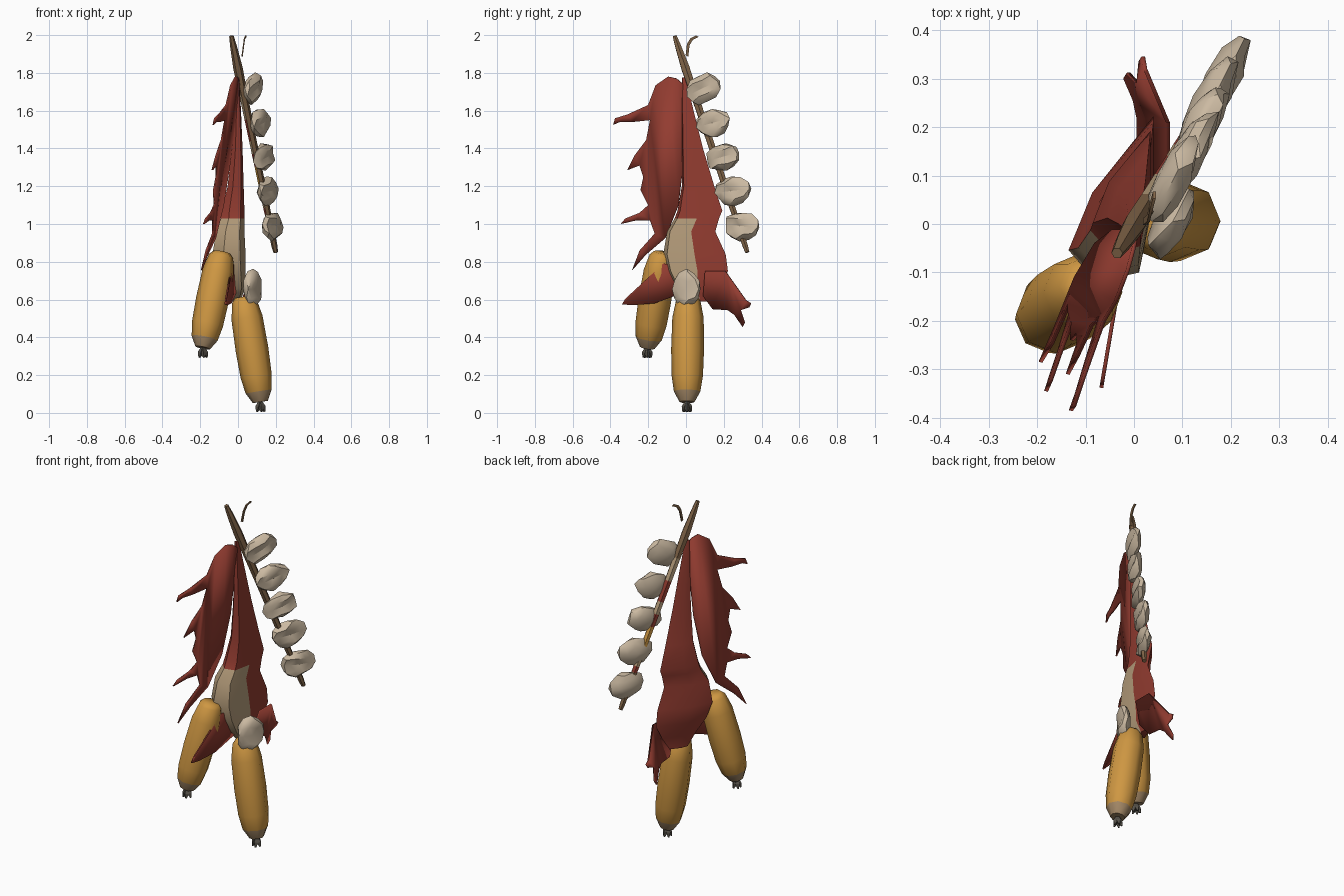
import bpy, bmesh, math, random
from mathutils import Vector, Matrix

if "Cube" in bpy.data.objects:
    bpy.data.objects.remove(bpy.data.objects["Cube"])

random.seed(4)


def material(name, rgb):
    m = bpy.data.materials.new(name)
    m.diffuse_color = (*rgb, 1)
    m.use_nodes = True
    m.node_tree.nodes["Principled BSDF"].inputs["Base Color"].default_value = m.diffuse_color
    return m


RED = material("dark red", (0.29, 0.045, 0.03))
TAN = material("tan", (0.47, 0.34, 0.2))
CREAM = material("shell cream", (0.6, 0.49, 0.36))
GOLD = material("golden orange", (0.62, 0.31, 0.055))
BROWN = material("wood brown", (0.22, 0.13, 0.065))
TIP = material("pale brown", (0.36, 0.24, 0.13))
GREY = material("dark grey", (0.09, 0.08, 0.065))


def finish(name, bm, mats, angle=45):
    bmesh.ops.recalc_face_normals(bm, faces=bm.faces)
    me = bpy.data.meshes.new(name)
    bm.to_mesh(me)
    bm.free()
    for m in mats:
        me.materials.append(m)
    me.polygons.foreach_set("use_smooth", [True] * len(me.polygons))
    me.set_sharp_from_angle(angle=math.radians(angle))
    ob = bpy.data.objects.new(name, me)
    bpy.context.collection.objects.link(ob)
    return ob


def loft(bm, rings, rule=lambda row, col: 0):
    """Skin rings of points, cap both ends; rule gives the material."""
    vs = [[bm.verts.new(p) for p in r] for r in rings]
    n = len(vs[0])
    for i in range(len(vs) - 1):
        for j in range(n):
            k = (j + 1) % n
            f = bm.faces.new((vs[i][j], vs[i][k], vs[i + 1][k], vs[i + 1][j]))
            f.material_index = rule(i, j)
    bm.faces.new(vs[0]).material_index = rule(0, 0)
    bm.faces.new(vs[-1]).material_index = rule(len(vs) - 2, 0)


def tube_rings(a, b, profile, sides):
    """Rings round the line a-b from (fraction, radius) pairs."""
    a, b = Vector(a), Vector(b)
    d = (b - a).normalized()
    u = d.cross(Vector((0, 1, 0))).normalized()
    v = d.cross(u)
    return [[a.lerp(b, t) + r * (u * math.cos(w) + v * math.sin(w))
             for w in [2 * math.pi * j / sides for j in range(sides)]]
            for t, r in profile]


def sheet(name, outline, xfun, thick=0.008):
    """Thin flat cut-out drawn in (y, z), with x from a rule."""
    bm = bmesh.new()
    f = bm.faces.new([bm.verts.new((xfun(y, z), y, z)) for y, z in outline])
    bmesh.ops.triangulate(bm, faces=[f])
    ob = finish(name, bm, [RED], 30)
    mod = ob.modifiers.new("thickness", 'SOLIDIFY')
    mod.thickness = thick
    mod.offset = 0


# Stick with painted bands on its back left side
cuts = [(0, .012), (.05, .018), (.15, .025), (.27, .022), (.38, .021), (.48, .02),
        (.54, .02), (.6, .019), (.74, .018), (.79, .018), (.82, .017), (.97, .016), (1, .012)]
bands = [0, 0, 0, 2, 1, 2, 1, 3, 2, 1, 0, 0]
rings = tube_rings((-.035, -.06, 1.995), (.2, .325, .85), cuts, 6)
bm = bmesh.new()


def band_rule(row, col):
    r = rings[row]
    out = (r[col] + r[(col + 1) % 6]) / 2 - sum(r, Vector()) / 6
    return bands[row] if out.dot(Vector((-.6, .6, .3))) > 0 else 0


loft(bm, rings, band_rule)
finish("stick", bm, [BROWN, RED, TAN, GOLD], 40)

# Small curled thread beside the stick top
bm = bmesh.new()
path = [(.022, .005, 1.89), (.03, .012, 1.95), (.034, .03, 1.98), (.042, .06, 1.995)]
loft(bm, [[Vector(p) + Vector((dx, dy, dz)) for dx, dy, dz in
           ((-.003, -.007, .003), (.003, -.007, .003), (.003, .007, -.004), (-.003, .007, -.004))]
          for p in path])
finish("curled_thread", bm, [BROWN])


# Flat crumpled shells
def shell(name, centre, size, tilt):
    bm = bmesh.new()
    bmesh.ops.create_icosphere(bm, subdivisions=2, radius=1)
    for v in bm.verts:
        v.co *= random.uniform(.84, 1.06)
        if abs(v.co.z) < .3 and v.co.y < -.5:   # slit along one flat side
            v.co.y *= .55
    bm.transform(Matrix.Translation(centre) @ Matrix.Rotation(math.radians(63), 4, 'Z')
                 @ Matrix.Rotation(math.radians(-tilt), 4, 'Y') @ Matrix.Diagonal((*size, 1)))
    finish(name, bm, [CREAM], 35)


for i, (c, t) in enumerate([((.08, .09, 1.715), 24), ((.118, .147, 1.535), 14),
                            ((.138, .2, 1.355), 14), ((.157, .247, 1.175), 6),
                            ((.182, .292, .99), -4)]):
    shell(f"shell_{i + 1}", c, (.106, .04, .08), t)
shell("hanging_shell", (.08, .005, .655), (.09, .04, .105), 0)


# Golden pods with pale ends and dark tufts
def pod(name, top, bottom):
    bm = bmesh.new()
    prof = [(0, .045), (.04, .065), (.2, .083), (.5, .087), (.75, .083), (.9, .07), (1, .04)]
    loft(bm, tube_rings(top, bottom, prof, 8), lambda r, c: 1 if r == 5 else 0)
    finish(name, bm, [GOLD, TIP], 60)
    bm = bmesh.new()
    b = Vector(bottom)
    for j in range(5):
        w = j * math.tau / 5
        end = b + Vector((.022 * math.cos(w), .022 * math.sin(w), -.052))
        loft(bm, tube_rings(b + Vector((0, 0, .01)), end,
                            [(0, .005), (.6, .016), (1, .005)], 4))
    finish(name + "_tuft", bm, [GREY], 20)


pod("left_pod", (-.085, -.125, .85), (-.187, -.205, .345))
pod("right_pod", (.03, .012, .615), (.118, .005, .058))

# Hooded red body: six-sided sections, tan panel on the front
unit = [(1, 1), (1, .5), (.83, .06), (.33, 0), (0, .2), (.28, .56)]
sections = [(1.775, -.012, .006, -.02, .0), (1.6, -.02, .016, -.022, .04),
            (1.4, -.032, .024, -.022, .09), (1.2, -.055, .03, -.022, .15),
            (1.07, -.085, .034, -.045, .192), (1.03, -.09, .034, -.06, .175),
            (.96, -.115, .034, -.1, .155), (.84, -.135, .04, -.12, .21),
            (.75, -.11, .04, -.1, .222), (.66, -.06, .035, -.05, .17),
            (.59, -.04, .015, .02, .13)]
bm = bmesh.new()
loft(bm, [[Vector((x0 + (x1 - x0) * u, y0 + (y1 - y0) * v, z)) for u, v in unit]
          for z, x0, x1, y0, y1 in sections],
     lambda r, c: 1 if r >= 5 and c in (1, 2, 3) else 0)
finish("red_body", bm, [RED, TAN], 50)

# Ragged wing-like sheet with hooked points
sheet("ragged_wing", [
    (-.015, 1.74), (-.05, 1.77), (-.095, 1.78), (-.16, 1.735), (-.2, 1.63), (-.31, 1.58),
    (-.375, 1.56), (-.385, 1.525), (-.35, 1.54), (-.285, 1.54), (-.19, 1.55), (-.21, 1.445),
    (-.27, 1.365), (-.31, 1.285), (-.245, 1.31), (-.225, 1.25), (-.24, 1.18), (-.2, 1.1),
    (-.245, 1.06), (-.32, 1.03), (-.345, 1.0), (-.26, 1.02), (-.19, 1.02), (-.165, .95),
    (-.245, .86), (-.285, .755), (-.215, .835), (-.11, .925), (-.04, 1.1), (-.012, 1.34)],
    lambda y, z: -.198 + .3 * y + .12 * z)

# Lower ragged points, front and back
sheet("front_tail", [
    (.05, .78), (-.12, .79), (-.165, .68), (-.245, .605), (-.32, .605), (-.338, .575),
    (-.285, .57), (-.165, .58), (-.03, .66), (.05, .66)],
    lambda y, z: -.01 + .17 * y)
sheet("back_tail", [
    (.1, .75), (.21, .75), (.18, .68), (.26, .575), (.32, .595), (.345, .58), (.335, .56),
    (.29, .545), (.312, .48), (.3, .455), (.255, .52), (.22, .545), (.14, .55), (.09, .62)],
    lambda y, z: .01 + .3 * (z - .55))
